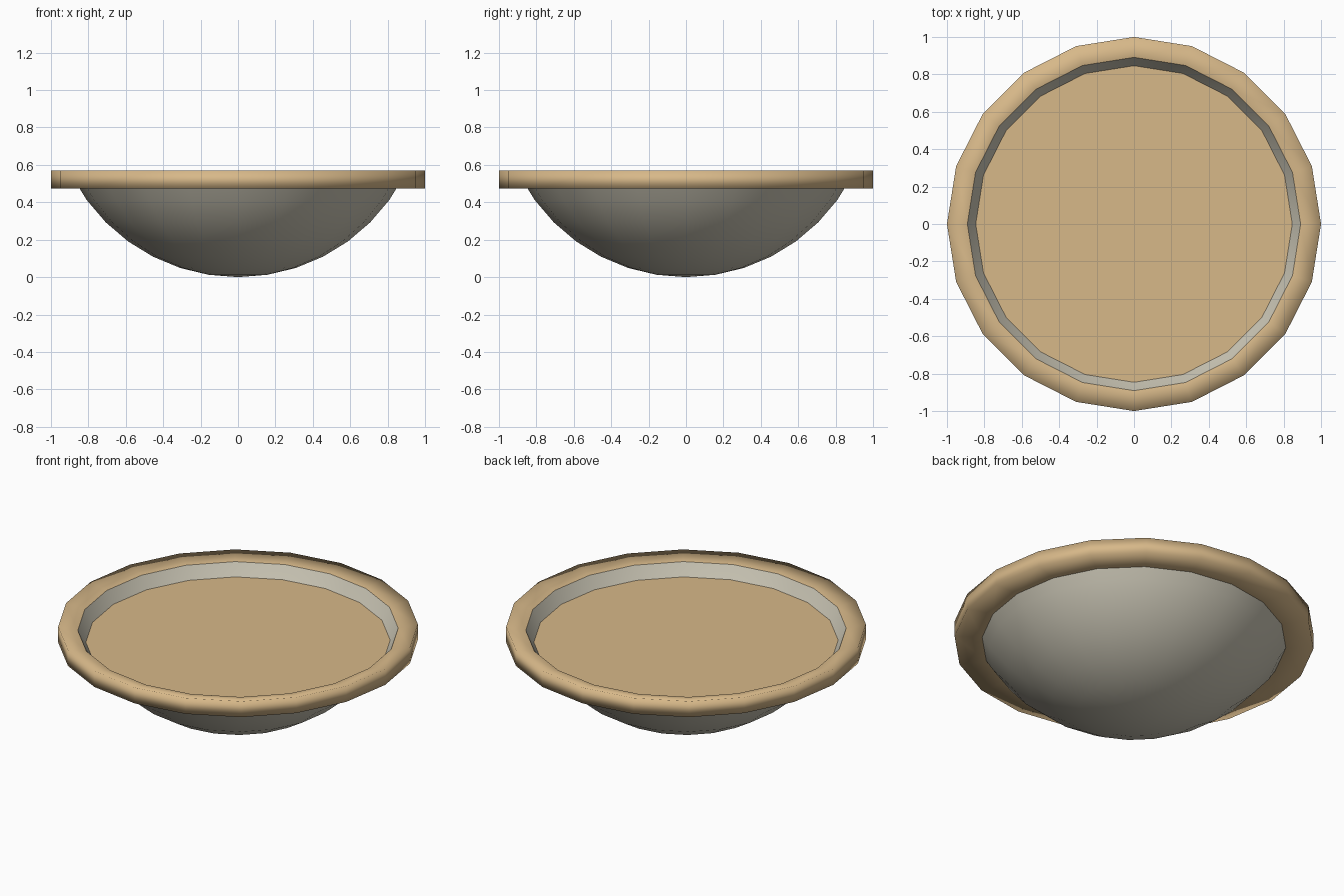
import bpy, bmesh, math

if "Cube" in bpy.data.objects:
    bpy.data.objects.remove(bpy.data.objects["Cube"])

SIDES = 20


def material(name, rgb):
    m = bpy.data.materials.new(name)
    m.diffuse_color = (*rgb, 1)
    m.use_nodes = True
    m.node_tree.nodes["Principled BSDF"].inputs["Base Color"].default_value = m.diffuse_color
    return m


def lathe(name, profile, mat):
    """Spin (radius, z) points around z; radius 0 becomes a single pole."""
    bm = bmesh.new()
    rings = []
    for r, z in profile:
        if r == 0:
            rings.append([bm.verts.new((0, 0, z))] * SIDES)
        else:
            rings.append([bm.verts.new((r * math.cos(2 * math.pi * i / SIDES),
                                        r * math.sin(2 * math.pi * i / SIDES), z))
                          for i in range(SIDES)])
    for a, b in zip(rings, rings[1:]):
        for i in range(SIDES):
            j = (i + 1) % SIDES
            corners = list(dict.fromkeys((a[i], a[j], b[j], b[i])))
            bm.faces.new(corners)
    for f in bm.faces:
        f.smooth = True
    me = bpy.data.meshes.new(name)
    bm.to_mesh(me)
    bm.free()
    me.materials.append(mat)
    ob = bpy.data.objects.new(name, me)
    bpy.context.collection.objects.link(ob)
    return ob


stone = material("warm_grey", (0.59, 0.56, 0.46))
tan = material("tan", (0.68, 0.48, 0.25))

# Bowl: lower cap of a unit sphere in 9 degree steps
bowl = [(math.sin(math.radians(9 * k)), 1 - math.cos(math.radians(9 * k)))
        for k in range(8)]
bowl[0] = (0, 0)
lathe("bowl", bowl, stone)

# Rim: flat underside, upright edge, top sloping slightly inward
lathe("rim", [(0.846, 0.473), (1.0, 0.473), (1.0, 0.57), (0.891, 0.546)], tan)

# Filling: flat disc inside the bowl
lathe("filling", [(0.846, 0.473), (0, 0.473)][::-1], tan)
